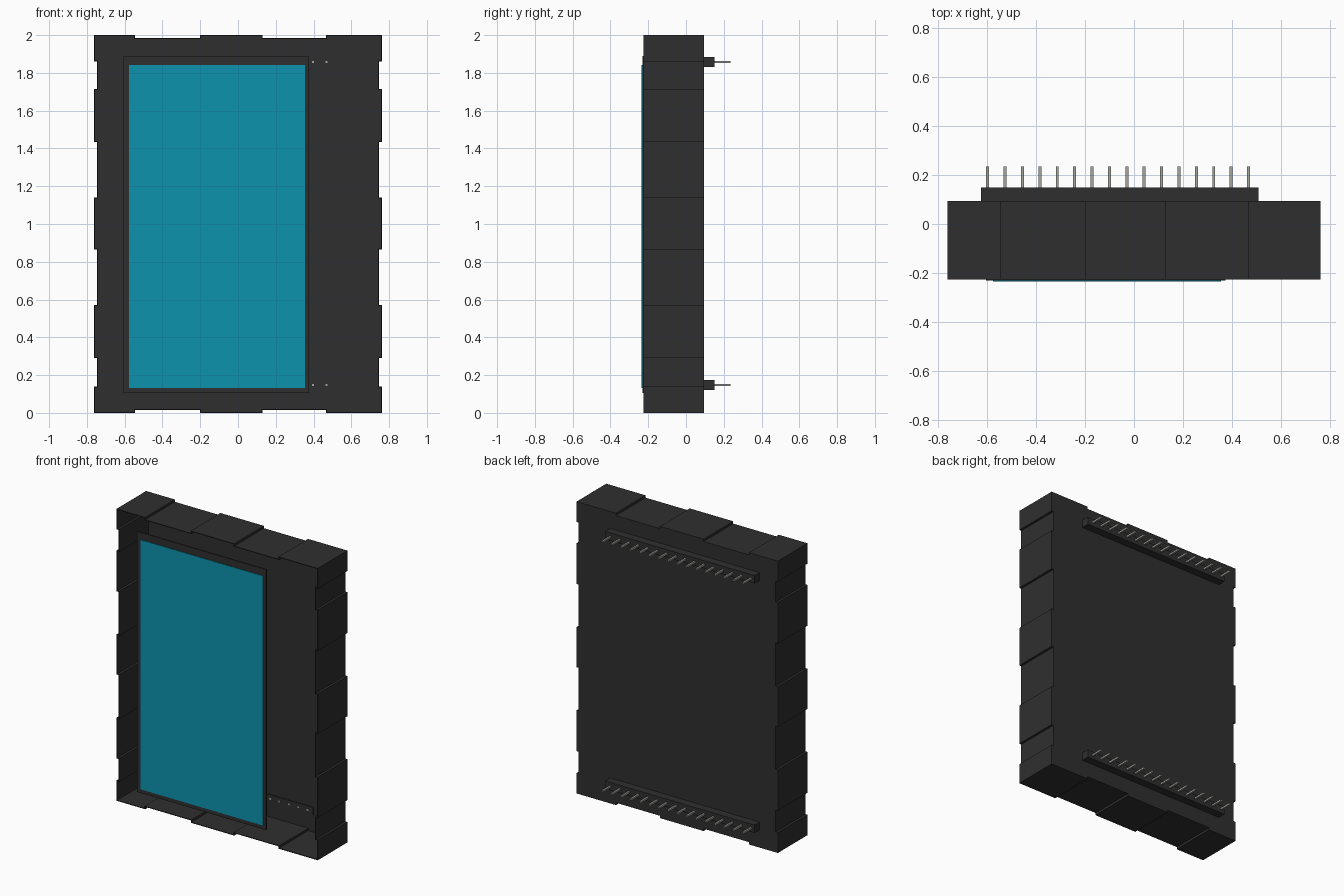
import bpy, bmesh
from mathutils import Vector

cube = bpy.data.objects.get("Cube")
if cube:
    bpy.data.objects.remove(cube, do_unlink=True)


def material(name, rgb):
    m = bpy.data.materials.new(name)
    m.use_nodes = True
    m.diffuse_color = (*rgb, 1)
    m.node_tree.nodes["Principled BSDF"].inputs["Base Color"].default_value = (*rgb, 1)
    return m


BLACK = material("black plastic", (0.028, 0.028, 0.028))
TEAL = material("teal display", (0.004, 0.29, 0.42))
METAL = material("pin metal", (0.38, 0.38, 0.35))


def make_object(name, bm, mat):
    bmesh.ops.recalc_face_normals(bm, faces=bm.faces)
    mesh = bpy.data.meshes.new(name)
    bm.to_mesh(mesh)
    bm.free()
    mesh.materials.append(mat)
    obj = bpy.data.objects.new(name, mesh)
    bpy.context.collection.objects.link(obj)
    return obj


def add_box(bm, low, high):
    low, high = Vector(low), Vector(high)
    verts = bmesh.ops.create_cube(bm, size=1)["verts"]
    for v in verts:
        v.co = (low + high) / 2 + v.co * (high - low)


def box(name, low, high, mat):
    bm = bmesh.new()
    add_box(bm, low, high)
    return make_object(name, bm, mat)


def steps(cuts, end):
    """Points along one edge as (distance along, inset), alternating out and in."""
    points, inset = [], 0
    for c in cuts:
        points += [(c, inset), (c, STEP - inset)]
        inset = STEP - inset
    return points + [(end, 0)]


# Case: notched outline pulled into an open-fronted thin-walled tray
HALF_W, HEIGHT, STEP, WALL = 0.763, 2.0, 0.016, 0.007
FRONT, BACK = -0.226, 0.095
side = steps([0.14, 0.29, 0.57, 0.865, 1.14, 1.435, 1.715, 1.86], HEIGHT)
across = steps([-0.545, -0.2, 0.13, 0.465], HALF_W)
outline = [(x, d) for x, d in across]
outline += [(HALF_W - d, z) for z, d in side]
outline += [(x, HEIGHT - d) for x, d in reversed(across[:-1])] + [(-HALF_W, HEIGHT)]
outline += [(d - HALF_W, z) for z, d in reversed(side[:-1])] + [(-HALF_W, 0)]

bm = bmesh.new()
floor = bm.faces.new([bm.verts.new((x, BACK, z)) for x, z in outline])
rim = bmesh.ops.extrude_face_region(bm, geom=[floor], use_keep_orig=True)["geom"]
lid = [g for g in rim if isinstance(g, bmesh.types.BMFace)]
for v in lid[0].verts:
    v.co.y = FRONT
bmesh.ops.delete(bm, geom=lid, context="FACES_ONLY")
case = make_object("case", bm, BLACK)
# the tray is open, so point the back panel outward explicitly
if max(case.data.polygons, key=lambda p: p.area).normal.y < 0:
    case.data.flip_normals()
thick = case.modifiers.new("wall", "SOLIDIFY")
thick.thickness, thick.offset = WALL, -1

# Display: thin bezel with a flat panel on it
box("display_bezel", (-0.605, -0.231, 0.105), (0.375, -0.222, 1.89), BLACK)
panel = box("display_panel", (-0.576, -0.235, 0.132), (0.355, -0.2305, 1.842), TEAL)

# Pin headers: a strip and a row of pins at the bottom and top
PINS, FIRST, LAST, R = 16, -0.598, 0.468, 0.006
for label, z in (("lower", 0.148), ("upper", 1.858)):
    box(label + "_header_strip", (-0.625, BACK - WALL - 0.002, z - 0.027),
        (0.509, 0.15, z + 0.027), BLACK)
    bm = bmesh.new()
    for i in range(PINS):
        x = FIRST + (LAST - FIRST) * i / (PINS - 1)
        add_box(bm, (x - R, BACK - WALL - 0.004, z - R), (x + R, 0.235, z + R))
    make_object(label + "_header_pins", bm, METAL)
